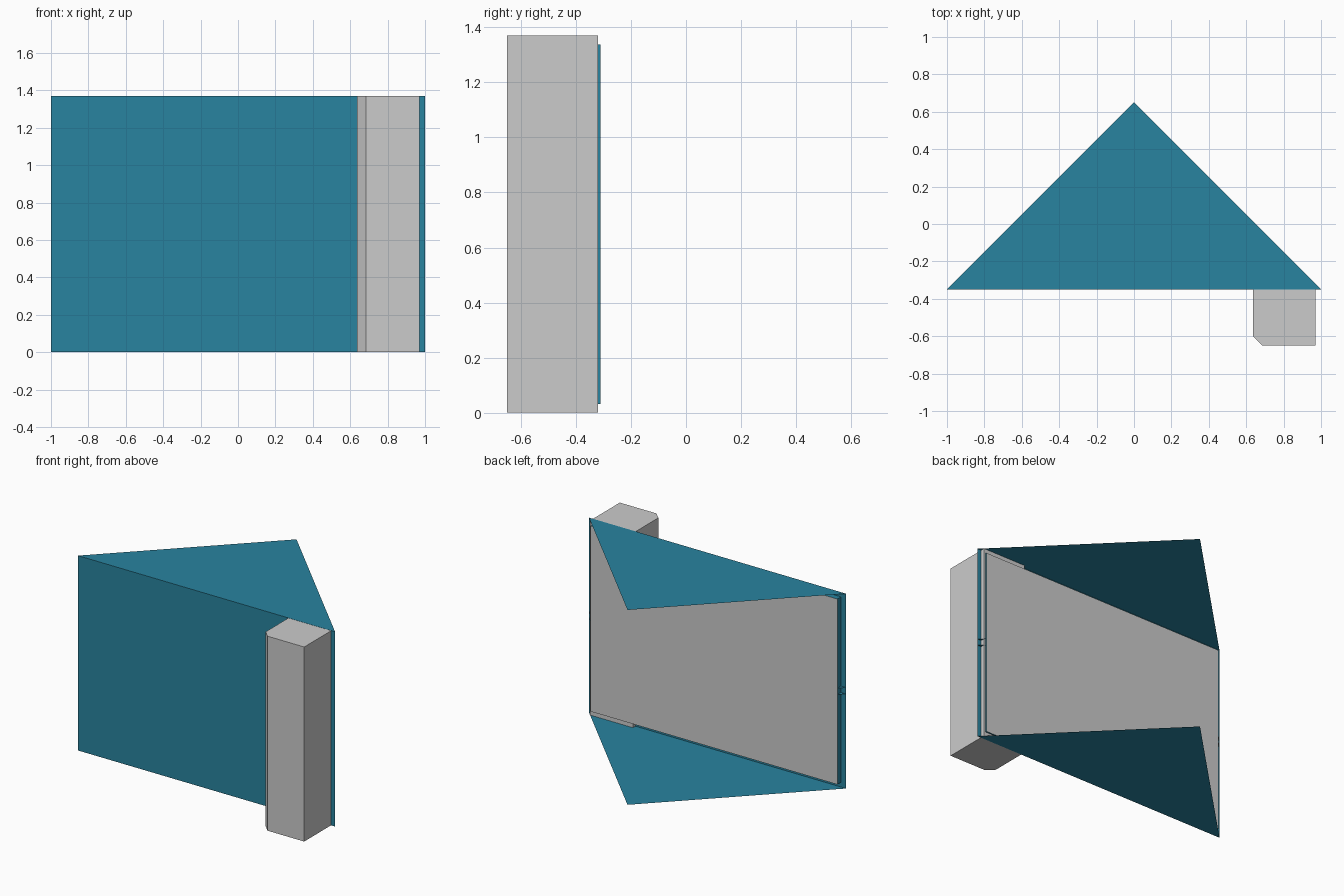
import bpy, bmesh

if "Cube" in bpy.data.objects:
    bpy.data.objects.remove(bpy.data.objects["Cube"])

W, H = 1.0, 1.37           # half width, height
YF, YB = -0.35, 0.65       # wall plane, tip of the triangular flaps
PX, PY = 0.96, -0.31       # inner panel half width, panel back plane
PZ0, PZ1 = 0.033, 1.337    # inner panel bottom and top

teal = bpy.data.materials.new("teal")
teal.diffuse_color = (0.022, 0.23, 0.35, 1)
teal.use_nodes = True
teal.node_tree.nodes["Principled BSDF"].inputs["Base Color"].default_value = teal.diffuse_color


def add_mesh(name, verts, faces, mat=None):
    me = bpy.data.meshes.new(name)
    me.from_pydata(verts, [], faces)
    ob = bpy.data.objects.new(name, me)
    bpy.context.collection.objects.link(ob)
    if mat:
        me.materials.append(mat)
    return ob


def flat(name, outline, z, mat=None):
    return add_mesh(name, [(x, y, z) for x, y in outline],
                    [range(len(outline))], mat)


def prism(name, outline, z0, z1, mat=None):
    n = len(outline)
    verts = [(x, y, z) for z in (z0, z1) for x, y in outline]
    faces = [range(n)[::-1], range(n, 2 * n)]
    faces += [(i, (i + 1) % n, n + (i + 1) % n, n + i) for i in range(n)]
    return add_mesh(name, verts, faces, mat)


def upright(name, hw, y, z0, z1, mat=None, back=False):
    verts = [(-hw, y, z0), (hw, y, z0), (hw, y, z1), (-hw, y, z1)]
    return add_mesh(name, verts, [(3, 2, 1, 0) if back else (0, 1, 2, 3)], mat)


# thin front wall
upright("front_wall", W, YF, 0, H, teal)

# triangular top and bottom flaps
triangle = [(-W, YF), (W, YF), (0, YB)]
flat("top_flap", triangle, H, teal)
flat("bottom_flap", triangle[::-1], 0, teal)

# inner panel: teal rim with a grey back face
rim = prism("panel_rim", [(-PX, YF), (PX, YF), (PX, PY), (-PX, PY)], PZ0, PZ1, teal)
bm = bmesh.new()
bm.from_mesh(rim.data)
ends = [f for f in bm.faces if abs(f.normal.y) > 0.9]
bmesh.ops.delete(bm, geom=ends, context='FACES_ONLY')
bm.to_mesh(rim.data)
bm.free()
upright("panel_back", PX, PY, PZ0, PZ1, back=True)

# small paired gussets at mid height on both ends
for side, s in (("left", -1), ("right", 1)):
    corner = [(s * W, YF), (s * PX, PY), (s * PX, YF)]
    if s < 0:
        corner.reverse()
    for level, z in (("lower", 0.665), ("upper", 0.71)):
        flat(f"{side}_{level}_gusset", corner, z, teal)

# grey post in front with one chamfered corner
prism("front_post", [(0.685, -0.65), (0.97, -0.65), (0.97, -0.32),
                     (0.637, -0.32), (0.637, -0.602)], 0.001, H - 0.001)
